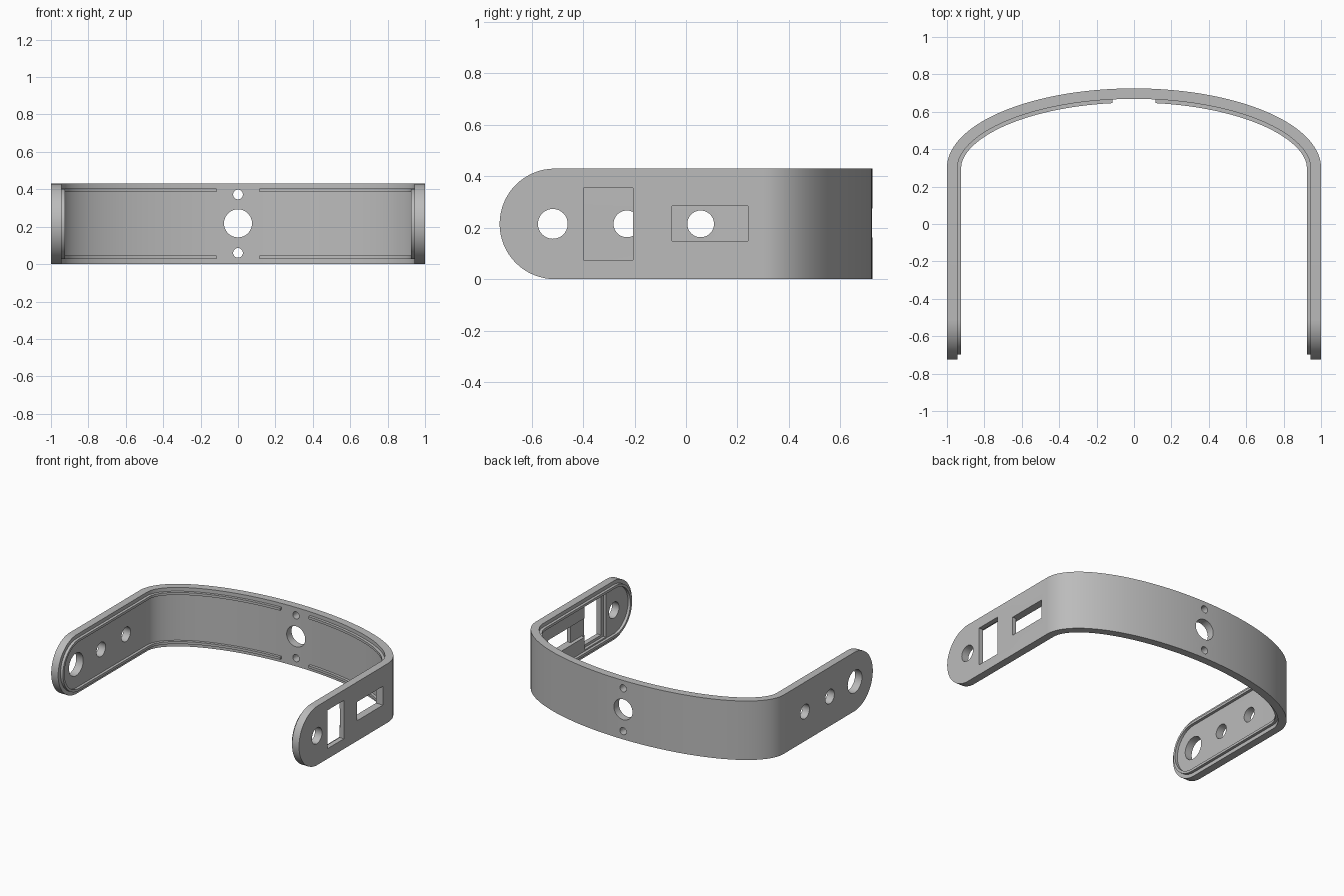
import bpy, bmesh, math
from mathutils import Vector

if "Cube" in bpy.data.objects:
    bpy.data.objects.remove(bpy.data.objects["Cube"])

H, R = 0.43, 0.215          # band height, arm end radius
MID = H / 2
END_Y = -0.725 + R          # centre of the rounded arm ends

grey = bpy.data.materials.new("plain grey")
grey.diffuse_color = (0.5, 0.5, 0.5, 1)
grey.use_nodes = True
grey.node_tree.nodes["Principled BSDF"].inputs["Base Color"].default_value = grey.diffuse_color


def prism(name, pts, direction):
    """Solid made by extruding a closed outline along a vector."""
    bm = bmesh.new()
    face = bm.faces.new([bm.verts.new(p) for p in pts])
    ext = bmesh.ops.extrude_face_region(bm, geom=[face], use_keep_orig=True)
    verts = [v for v in ext["geom"] if isinstance(v, bmesh.types.BMVert)]
    bmesh.ops.translate(bm, verts=verts, vec=Vector(direction))
    bmesh.ops.recalc_face_normals(bm, faces=bm.faces)
    me = bpy.data.meshes.new(name)
    bm.to_mesh(me)
    bm.free()
    me.materials.append(grey)
    ob = bpy.data.objects.new(name, me)
    bpy.context.collection.objects.link(ob)
    return ob


def boolean(ob, cutter, op="DIFFERENCE"):
    mod = ob.modifiers.new("cut", "BOOLEAN")
    mod.operation, mod.solver, mod.object = op, "EXACT", cutter
    bpy.context.view_layer.objects.active = ob
    bpy.ops.object.modifier_apply(modifier=mod.name)
    bpy.data.objects.remove(cutter)


def box(x0, x1, y0, y1, z0, z1):
    return prism("cutter", [(x0, y0, z0), (x1, y0, z0), (x1, y1, z0), (x0, y1, z0)],
                 (0, 0, z1 - z0))


def hole_x(x0, x1, y, r, z=MID):
    a = [2 * math.pi * i / 40 for i in range(40)]
    return prism("cutter", [(x0, y + r * math.cos(t), z + r * math.sin(t)) for t in a],
                 (x1 - x0, 0, 0))


def hole_y(z, r):
    a = [2 * math.pi * i / 40 for i in range(40)]
    return prism("cutter", [(r * math.cos(t), 0.5, z + r * math.sin(t)) for t in a],
                 (0, 0.5, 0))


def path(offset, n=72):
    """Plan of the strap: straight arms joined by a half ellipse, offset inwards."""
    a, b, y0 = 1.0, 0.425, 0.30
    pts = [(a - offset, -0.8)]
    for i in range(n + 1):
        t = math.pi * i / n
        nx, ny = math.cos(t) / a, math.sin(t) / b
        k = math.hypot(nx, ny)
        pts.append((a * math.cos(t) - offset * nx / k,
                    y0 + b * math.sin(t) - offset * ny / k))
    return pts + [(-a + offset, -0.8)]


def strip(name, outer, inner):
    pts = path(outer) + path(inner)[::-1]
    return prism(name, [(x, y, -0.1) for x, y in pts], (0, 0, H + 0.2))


def side_outline(inset):
    """Side silhouette with rounded front end, running through in x."""
    r = R - inset
    pts = [(-1.5, 1.2, MID - r)]
    for i in range(33):
        t = -math.pi / 2 - math.pi * i / 32
        pts.append((-1.5, END_Y + r * math.cos(t), MID + r * math.sin(t)))
    pts.append((-1.5, 1.2, MID + r))
    return prism("cutter", pts, (3, 0, 0))


# Main curved strap
strap = strip("strap", 0, 0.056)
boolean(strap, side_outline(0), "INTERSECT")

# Raised rib inside, following the edge and open at the centre
rib = strip("inner_rib", 0.05, 0.076)
boolean(rib, side_outline(0.027), "INTERSECT")
boolean(rib, side_outline(0.045))
boolean(rib, box(-0.115, 0.115, 0.4, 1, -0.2, 0.7))

# Centre hole with two screw holes
for z, r in ((MID + 0.003, 0.075), (0.372, 0.026), (0.06, 0.026)):
    boolean(strap, hole_y(z, r))

# Left arm: one large and two small holes
for y, r in ((-0.518, 0.082), (-0.23, 0.052), (0.057, 0.052)):
    boolean(strap, hole_x(-1.2, -0.8, y, r))

# Right arm: hole, two windows, shallow inner recess and wire channel
boolean(strap, hole_x(0.8, 1.2, -0.518, 0.058))
for y0, y1, z0, z1, depth in ((-0.398, -0.207, 0.074, 0.354, 1.2),
                              (-0.055, 0.242, 0.148, 0.285, 1.2),
                              (-0.425, -0.18, 0.055, 0.375, 0.965),
                              (-0.22, -0.04, 0.148, 0.285, 0.97)):
    boolean(strap, box(0.8, depth, y0, y1, z0, z1))

# Smooth shading on the curves, sharp edges kept
for ob in (strap, rib):
    bpy.ops.object.select_all(action="DESELECT")
    ob.select_set(True)
    bpy.context.view_layer.objects.active = ob
    bpy.ops.object.shade_smooth_by_angle(angle=math.radians(30))
